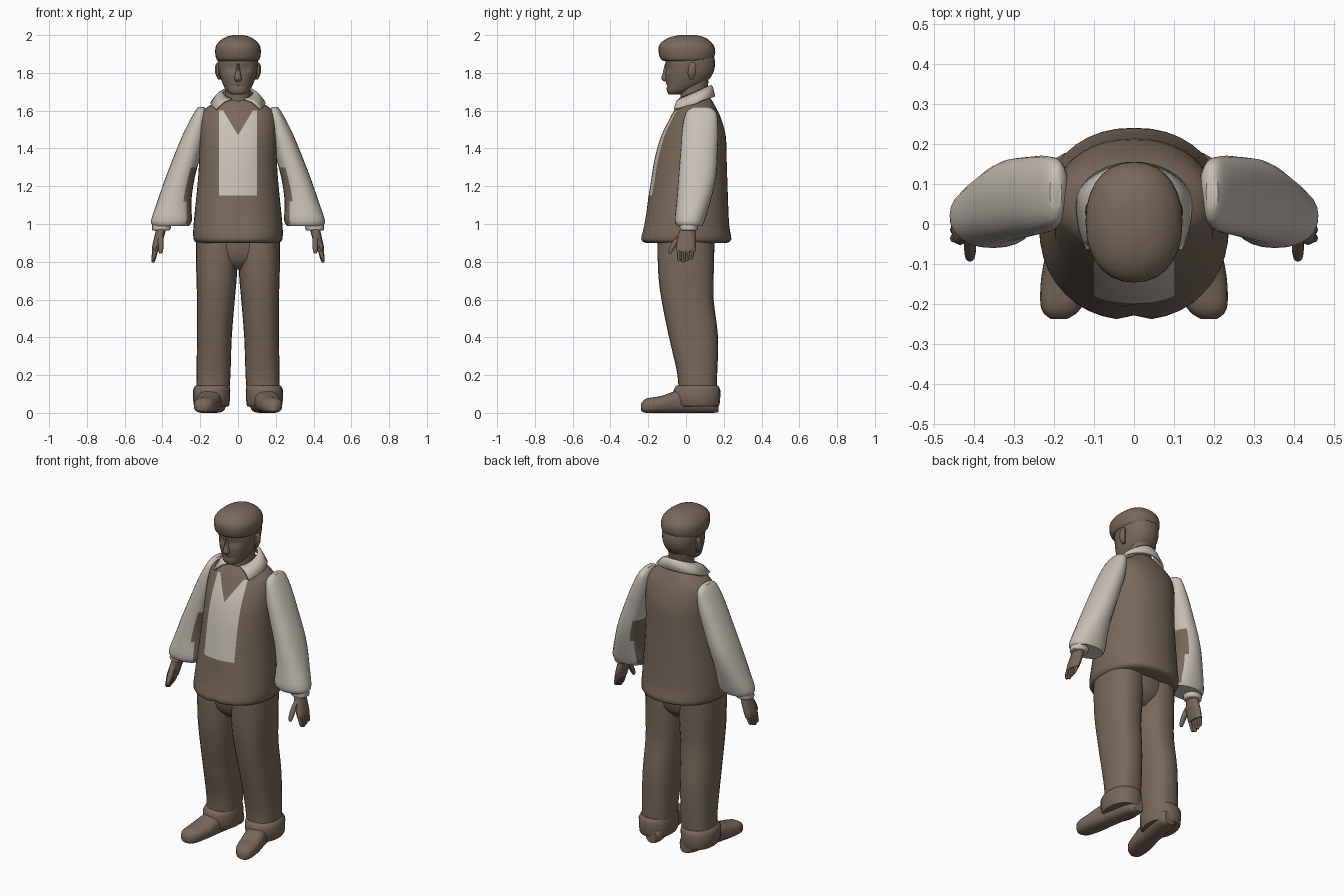
import bpy, bmesh, math
from mathutils import Vector


def material(name, rgb):
    m = bpy.data.materials.new(name)
    m.diffuse_color = (*rgb, 1)
    return m


BROWN = material("warm brown", (0.19, 0.14, 0.105))
WHITE = material("off white", (0.58, 0.53, 0.47))


def finish(name, bm, mats, rule=None):
    bmesh.ops.recalc_face_normals(bm, faces=bm.faces)
    if rule:
        for f in bm.faces:
            f.material_index = int(rule(f.calc_center_median(), f.normal))
    me = bpy.data.meshes.new(name)
    bm.to_mesh(me)
    bm.free()
    for m in mats:
        me.materials.append(m)
    ob = bpy.data.objects.new(name, me)
    bpy.context.collection.objects.link(ob)
    return ob


def spline(rings, steps):
    """Smoothly subdivide a list of rings (Catmull-Rom)."""
    out = []
    for i in range(len(rings) - 1):
        p = [rings[min(max(i + k, 0), len(rings) - 1)] for k in (-1, 0, 1, 2)]
        for s in range(steps):
            t = s / steps
            out.append([0.5 * (2 * b + (c - a) * t + (2 * a - 5 * b + 4 * c - d) * t * t
                               + (3 * b - a - 3 * c + d) * t ** 3) for a, b, c, d in zip(*p)])
    return out + [list(rings[-1])]


def loft(name, rings, mats=(BROWN,), axis="z", sides=24, steps=3, power=2.2,
         sign=1, deform=None, cuts=(), rule=None):
    """Rings are (position along axis, centre 1, centre 2, radius 1, radius 2)."""
    bm = bmesh.new()
    loops = []
    for t, c1, c2, r1, r2 in spline(rings, steps):
        loop = []
        for i in range(sides):
            a = 2 * math.pi * i / sides
            c, s = math.cos(a), math.sin(a)
            u = c1 + r1 * math.copysign(abs(c) ** (2 / power), c)
            v = c2 + r2 * math.copysign(abs(s) ** (2 / power), s)
            co = Vector((u, v, t)) if axis == "z" else Vector((u, t, max(v, 0)))
            if deform:
                co = deform(co)
            co.x *= sign
            loop.append(bm.verts.new(co))
        loops.append(loop)
    for a, b in zip(loops, loops[1:]):
        for i in range(sides):
            j = (i + 1) % sides
            bm.faces.new((a[i], a[j], b[j], b[i]))
    bm.faces.new(loops[0])
    bm.faces.new(loops[-1])
    for co, no in cuts:
        bmesh.ops.bisect_plane(bm, geom=bm.verts[:] + bm.edges[:] + bm.faces[:],
                               plane_co=co, plane_no=no)
    return finish(name, bm, mats, rule)


# Waistcoat with the shirt front cut into it
def placket(co):
    if co.y < 0 and co.z < 1.1 and abs(co.x) < 0.015:
        co.y += 0.012
    return co


def shirt_front(c, n):
    if c.y > 0 or not 1.15 < c.z < 1.6:
        return False
    return (c.z - 1.47) * 0.6 < abs(c.x) < 0.1


loft("waistcoat", [(0.9, 0, 0, 0.215, 0.215), (0.92, 0, 0, 0.235, 0.24),
                   (1.0, 0, 0.003, 0.235, 0.225), (1.2, 0, 0.015, 0.215, 0.205),
                   (1.35, 0, 0.025, 0.205, 0.19), (1.47, 0, 0.04, 0.205, 0.17),
                   (1.56, 0, 0.05, 0.2, 0.135), (1.61, 0, 0.052, 0.175, 0.11),
                   (1.65, 0, 0.055, 0.11, 0.085), (1.68, 0, 0.055, 0.07, 0.065)],
     (BROWN, WHITE), sides=40, deform=placket, rule=shirt_front,
     cuts=[((0.1, 0, 0), (1, 0, 0)), ((-0.1, 0, 0), (1, 0, 0)),
           ((0, 0, 1.15), (0, 0, 1)), ((0, 0, 1.6), (0, 0, 1)),
           ((0, 0, 1.47), (1, 0, -0.6)), ((0, 0, 1.47), (1, 0, 0.6))])

# Neck and hips
loft("neck", [(1.6, 0, 0.045, 0.075, 0.075), (1.68, 0, 0.04, 0.066, 0.07),
              (1.76, 0, 0.04, 0.07, 0.08)])
loft("hips", [(0.76, 0, 0.0, 0.09, 0.08), (0.82, 0, 0.0, 0.17, 0.135),
              (0.94, 0, 0.0, 0.21, 0.15)])


# Head with shallow eye sockets and mouth
def face(co):
    if co.y < -0.02:
        for x, z, sx, sz, d in ((0.042, 1.825, 0.02, 0.016, 0.016),
                                (0, 1.732, 0.03, 0.007, 0.006)):
            co.y += d * math.exp(-((abs(co.x) - x) / sx) ** 2 - ((co.z - z) / sz) ** 2)
    return co


loft("head", [(1.685, 0, -0.06, 0.03, 0.03), (1.7, 0, -0.042, 0.055, 0.058),
              (1.74, 0, -0.005, 0.08, 0.1), (1.8, 0, 0.017, 0.1, 0.127),
              (1.87, 0, 0.022, 0.106, 0.13), (1.94, 0, 0.015, 0.09, 0.11)],
     sides=32, steps=5, deform=face)
loft("nose", [(1.755, 0, -0.105, 0.012, 0.012), (1.77, 0, -0.11, 0.02, 0.022),
              (1.80, 0, -0.107, 0.013, 0.017), (1.85, 0, -0.1, 0.009, 0.012)], sides=10)
loft("hair", [(1.862, 0, 0.01, 0.1, 0.12), (1.872, 0, 0.005, 0.114, 0.138),
              (1.91, 0, 0.005, 0.121, 0.15), (1.95, 0, 0.002, 0.113, 0.142),
              (1.985, 0, 0.005, 0.075, 0.1), (2.0, 0, 0.01, 0.03, 0.045)], sides=28)

# Turned-down collar, high at the back with two points at the front
bm = bmesh.new()
rows = []
for i in range(33):
    t = i / 16 - 1
    a, b = t * math.radians(155), t * math.radians(125)
    front = max(0, -math.cos(a))
    top = (0.083 * math.sin(a), 0.045 + 0.09 * math.cos(a), 1.70 + 0.037 * math.cos(a))
    ry = 0.105 if math.cos(b) > 0 else 0.2
    low = (0.145 * math.sin(b), 0.05 + ry * math.cos(b), 1.65 + 0.025 * math.cos(b) - 0.025 * front)
    mid = [(p + q) / 2 + k for p, q, k in zip(top, low, (0, 0, 0.012))]
    rows.append([bm.verts.new(p) for p in (top, mid, low)])
for r, s in zip(rows, rows[1:]):
    for k in (0, 1):
        bm.faces.new((r[k], s[k], s[k + 1], r[k + 1]))
collar = finish("collar", bm, [WHITE])
collar.modifiers.new("thickness", "SOLIDIFY").thickness = 0.012

# Paired parts
for side, s in (("left", 1), ("right", -1)):
    loft(side + "_ear", [(1.765, 0.098, 0.03, 0.008, 0.01), (1.8, 0.108, 0.03, 0.013, 0.022),
                         (1.84, 0.108, 0.035, 0.012, 0.02), (1.855, 0.104, 0.035, 0.006, 0.01)],
         sides=10, sign=s)

    # Wide sleeve, dark on the side against the body below the elbow
    loft(side + "_sleeve", [(1.62, 0.195, 0.08, 0.015, 0.04), (1.59, 0.198, 0.08, 0.034, 0.08),
                            (1.5, 0.222, 0.075, 0.058, 0.095), (1.4, 0.255, 0.07, 0.068, 0.098),
                            (1.25, 0.305, 0.06, 0.077, 0.1), (1.12, 0.337, 0.04, 0.09, 0.09),
                            (1.02, 0.352, 0.02, 0.108, 0.08), (0.99, 0.355, 0.02, 0.095, 0.068)],
         (WHITE, BROWN), sign=s,
         rule=lambda c, n, s=s: n.x * s < -0.6 and c.z < 1.28)
    loft(side + "_cuff", [(0.965, 0.408, 0.015, 0.04, 0.04), (0.975, 0.406, 0.015, 0.05, 0.048),
                          (1.03, 0.4, 0.018, 0.05, 0.05)], (WHITE,), sides=16, sign=s)

    # Hand
    loft(side + "_palm", [(1.0, 0.402, 0.01, 0.026, 0.032), (0.94, 0.415, 0.005, 0.026, 0.047),
                          (0.88, 0.432, 0, 0.023, 0.052), (0.855, 0.438, 0, 0.018, 0.05)],
         sides=16, sign=s)
    for k in range(4):
        y = -0.036 + 0.024 * k
        tip = 0.797 + 0.008 * abs(k - 1)
        loft(f"{side}_finger_{k + 1}",
             [(tip, 0.45, y * 0.85 - 0.005, 0.006, 0.006), (tip + 0.012, 0.448, y * 0.87 - 0.004, 0.011, 0.011),
              (0.875, 0.434, y, 0.015, 0.013)], sides=8, sign=s)
    loft(side + "_thumb", [(0.845, 0.409, -0.085, 0.007, 0.008), (0.865, 0.409, -0.078, 0.013, 0.014),
                           (0.905, 0.409, -0.055, 0.015, 0.018), (0.95, 0.412, -0.02, 0.014, 0.018)],
         sides=10, sign=s)

    # Trouser leg, turn-up and shoe
    loft(side + "_trouser_leg", [(0.06, 0.135, 0.06, 0.085, 0.1), (0.2, 0.13, 0.06, 0.09, 0.105),
                                 (0.4, 0.125, 0.04, 0.092, 0.13), (0.6, 0.117, 0.008, 0.1, 0.138),
                                 (0.74, 0.113, 0.0, 0.108, 0.147), (0.94, 0.11, 0.0, 0.112, 0.152)],
         sides=24, power=2.4, sign=s)
    loft(side + "_turn_up", [(0.035, 0.138, 0.065, 0.085, 0.105), (0.045, 0.14, 0.06, 0.095, 0.118),
                             (0.12, 0.14, 0.058, 0.099, 0.124), (0.145, 0.135, 0.06, 0.088, 0.108)],
         sides=20, steps=2, sign=s)
    loft(side + "_shoe", [(-0.237, 0.187, 0.03, 0.02, 0.02), (-0.21, 0.182, 0.038, 0.05, 0.038),
                          (-0.13, 0.167, 0.045, 0.064, 0.045), (-0.04, 0.15, 0.06, 0.062, 0.06),
                          (0.05, 0.133, 0.06, 0.06, 0.06), (0.14, 0.118, 0.05, 0.055, 0.05),
                          (0.172, 0.112, 0.042, 0.032, 0.038)],
         axis="y", sides=20, power=2.6, sign=s)

# Smooth shading with sharp edges kept
for ob in bpy.context.scene.objects:
    ob.select_set(True)
    bpy.context.view_layer.objects.active = ob
bpy.ops.object.shade_smooth_by_angle(angle=math.radians(40))
